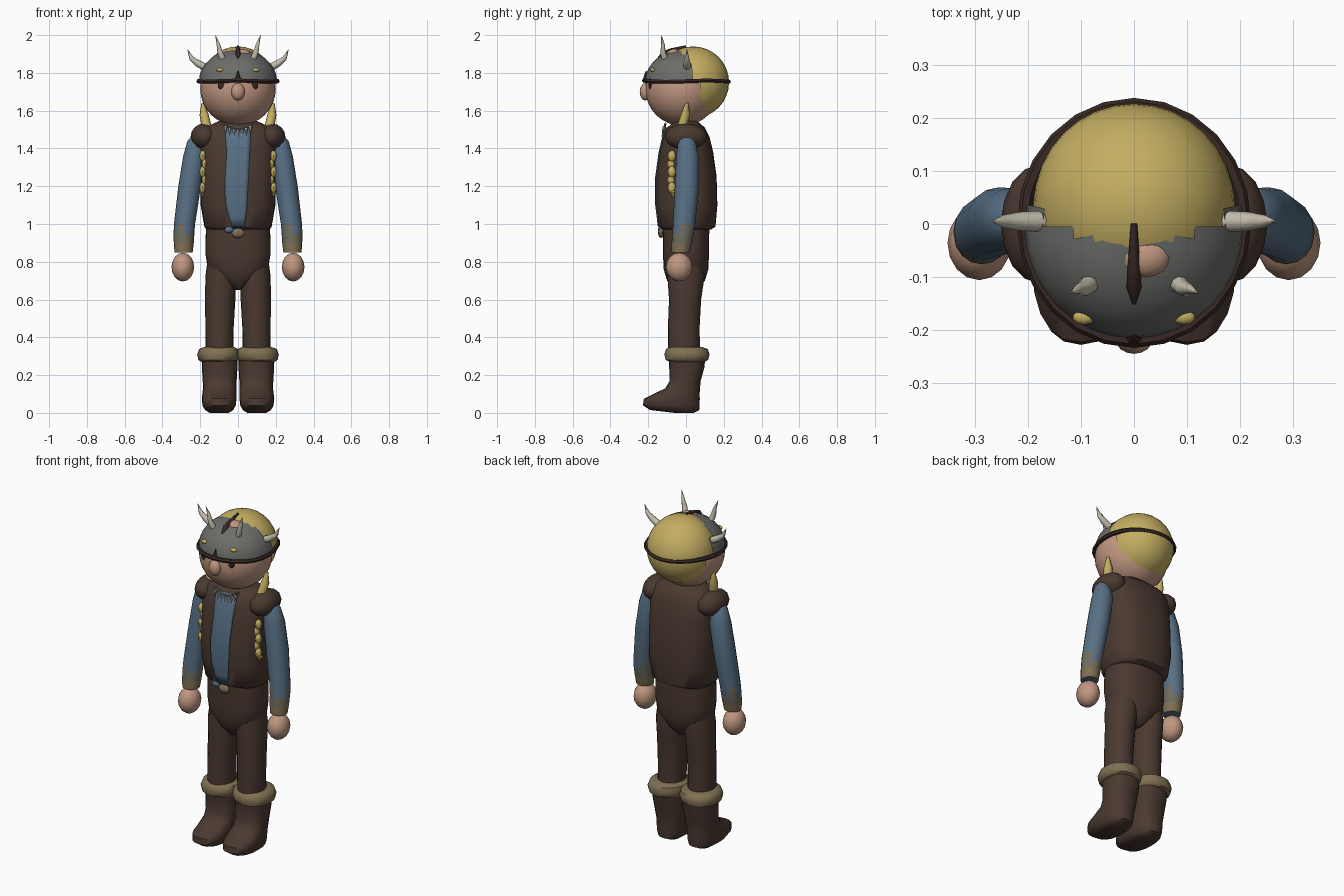
import bpy, bmesh, math
from mathutils import Vector

if "Cube" in bpy.data.objects:
    bpy.data.objects.remove(bpy.data.objects["Cube"])


def mat(name, r, g, b):
    m = bpy.data.materials.new(name)
    m.diffuse_color = [((c / 255 + 0.055) / 1.055) ** 2.4 for c in (r, g, b)] + [1]
    m.use_nodes = True
    m.node_tree.nodes["Principled BSDF"].inputs["Base Color"].default_value = m.diffuse_color
    return m


LEATHER = mat("dark leather", 74, 57, 48)
TRIM = mat("dark trim", 56, 41, 36)
CLOTH = mat("blue cloth", 88, 112, 133)
SKIN = mat("skin", 192, 151, 128)
HAIR = mat("blond hair", 196, 174, 98)
IRON = mat("helmet iron", 108, 110, 106)
BONE = mat("bone", 196, 190, 172)
FUR = mat("fur trim", 128, 112, 82)
CUFF = mat("worn cuff", 112, 108, 94)


def finish(name, bm, *mats, angle=50):
    bmesh.ops.recalc_face_normals(bm, faces=bm.faces)
    me = bpy.data.meshes.new(name)
    bm.to_mesh(me)
    bm.free()
    ob = bpy.data.objects.new(name, me)
    bpy.context.collection.objects.link(ob)
    for m in mats:
        me.materials.append(m)
    bpy.ops.object.select_all(action='DESELECT')
    ob.select_set(True)
    bpy.context.view_layer.objects.active = ob
    bpy.ops.object.shade_smooth_by_angle(angle=math.radians(angle))
    return ob


def ball(name, c, r, m, seg=16, keep=None):
    """Ellipsoid; keep(v) filters faces by their centre."""
    bm = bmesh.new()
    bmesh.ops.create_uvsphere(bm, u_segments=seg, v_segments=max(6, seg // 2), radius=1)
    for v in bm.verts:
        v.co = Vector(c) + Vector([a * b for a, b in zip(v.co, r)])
    if keep:
        bmesh.ops.delete(bm, geom=[f for f in bm.faces if not keep(f.calc_center_median())],
                         context='FACES')
    return finish(name, bm, m)


def loft(name, rings, *mats, seg=20, power=1.0, rule=None):
    """Skin over rings of (z, cx, cy, rx, ry); power below 1 squares the section."""
    bm = bmesh.new()
    rows = []
    for z, cx, cy, rx, ry in rings:
        row = []
        for i in range(seg):
            a = math.tau * i / seg
            c, s = math.cos(a), math.sin(a)
            row.append(bm.verts.new((cx + rx * math.copysign(abs(c) ** power, c),
                                     cy + ry * math.copysign(abs(s) ** power, s), z)))
        rows.append(row)
    for a, b in zip(rows, rows[1:]):
        for i in range(seg):
            j = (i + 1) % seg
            f = bm.faces.new((a[i], a[j], b[j], b[i]))
            if rule:
                f.material_index = rule(f.calc_center_median(), i)
    bm.faces.new(rows[0])
    bm.faces.new(rows[-1])
    return finish(name, bm, *mats)


def spike(name, pts, m, seg=8):
    """Tapering tube through (x, y, z, radius) points."""
    bm = bmesh.new()
    rows = []
    for k, p in enumerate(pts):
        d = Vector(pts[min(k + 1, len(pts) - 1)][:3]) - Vector(pts[max(k - 1, 0)][:3])
        q = d.to_track_quat('Z', 'Y')
        rows.append([bm.verts.new(Vector(p[:3]) + q @ Vector(
            (p[3] * math.cos(math.tau * i / seg), p[3] * math.sin(math.tau * i / seg), 0)))
            for i in range(seg)])
    for a, b in zip(rows, rows[1:]):
        for i in range(seg):
            bm.faces.new((a[i], a[(i + 1) % seg], b[(i + 1) % seg], b[i]))
    bm.faces.new(rows[0])
    bm.faces.new(rows[-1])
    return finish(name, bm, m)


# head, face and hair
ball("head", (0, -0.02, 1.715), (0.2, 0.195, 0.195), SKIN, 32)
ball("nose", (0, -0.215, 1.70), (0.036, 0.03, 0.046), SKIN)
ball("bald_patch", (0.02, -0.062, 1.897), (0.05, 0.04, 0.03), SKIN)
ball("hair", (0, 0.038, 1.75), (0.19, 0.19, 0.19), HAIR, 32,
     lambda v: v.z > 1.765 or v.y > 0.06 + 0.25 * (1.76 - v.z))

# helmet shell, rim and crest
ball("helmet", (0, -0.005, 1.755), (0.207, 0.212, 0.17), IRON, 32,
     lambda v: v.z > 1.75 and v.y < 0.05 - 0.6 * max(0, v.z - 1.78))
rim = bmesh.new()
N, P = 24, 6
grid = [[rim.verts.new(((0.208 + 0.013 * math.cos(b)) * math.cos(a),
                        0.002 + (0.222 + 0.014 * math.cos(b)) * math.sin(a),
                        1.756 + 0.003 * math.sin(3 * a) + 0.012 * math.sin(b)))
         for b in (math.tau * j / P for j in range(P))]
        for a in (math.tau * i / N for i in range(N))]
for i in range(N):
    for j in range(P):
        rim.faces.new((grid[i][j], grid[(i + 1) % N][j],
                       grid[(i + 1) % N][(j + 1) % P], grid[i][(j + 1) % P]))
finish("helmet_rim", rim, TRIM)
spike("helmet_crest", [(0, -0.15, 1.875, 0.004), (0, -0.12, 1.90, 0.014),
                       (0, -0.08, 1.918, 0.012), (0, 0, 1.94, 0.006)], TRIM)
spike("rim_stud", [(0, -0.215, 1.765, 0.016), (0, -0.212, 1.81, 0.002)], TRIM, 6)

# torso: waist to shoulders
TORSO = [(0.97, 0, 0.005, 0.165, 0.125), (0.985, 0, 0.006, 0.178, 0.15),
         (1.10, 0, 0.004, 0.198, 0.162), (1.25, 0, 0.002, 0.198, 0.16),
         (1.38, 0, 0.002, 0.2, 0.142), (1.46, 0, 0.002, 0.205, 0.123),
         (1.51, 0, 0.0, 0.18, 0.1), (1.545, 0, 0.0, 0.1, 0.06)]
loft("vest", TORSO, LEATHER, seg=32, power=0.8)


def chest_y(x, z):
    """Front surface of the torso at x, z."""
    for a, b in zip(TORSO, TORSO[1:]):
        if a[0] <= z <= b[0]:
            t = (z - a[0]) / (b[0] - a[0])
            cy, rx, ry = (a[k] + t * (b[k] - a[k]) for k in (2, 3, 4))
            return cy - ry * (1 - (abs(x) / rx) ** 2.5) ** 0.4


# shirt showing through the vest opening
shirt = bmesh.new()
rows = []
for z, x0, x1 in [(0.985, -0.03, 0.036), (1.04, -0.05, 0.042), (1.1, -0.064, 0.048),
                  (1.18, -0.07, 0.052), (1.25, -0.068, 0.056), (1.38, -0.06, 0.062),
                  (1.46, -0.066, 0.066), (1.51, -0.07, 0.068)]:
    xs = [x0 + (x1 - x0) * k / 6 for k in range(7)]
    rows.append([shirt.verts.new((x, chest_y(x, z) - 0.005, z)) for x in xs])
for a, b in zip(rows, rows[1:]):
    for k in range(6):
        shirt.faces.new((a[k], a[k + 1], b[k + 1], b[k]))
front = finish("shirt_front", shirt, CLOTH)
front.modifiers.new("thickness", 'SOLIDIFY').thickness = 0.006

# trousers seat, belt knot
loft("trousers_seat", [(0.65, 0, 0, 0.02, 0.06), (0.70, 0, 0, 0.085, 0.1),
                       (0.76, 0, 0, 0.16, 0.118), (0.84, 0, 0, 0.172, 0.122),
                       (0.92, 0, 0, 0.172, 0.122), (1.0, 0, 0, 0.168, 0.125)],
     LEATHER, seg=24, power=0.85)
ball("belt_buckle", (0, -0.132, 0.952), (0.036, 0.016, 0.026), FUR, 10)
ball("belt_knot", (-0.048, -0.135, 0.97), (0.025, 0.014, 0.018), CLOTH, 10)

# necklace cord and teeth
for k in range(-3, 4):
    x = k * 0.022
    y, z = chest_y(x, 1.5) - 0.014, 1.485 + 0.0022 * k * k
    spike("necklace_tooth", [(x, y, z + 0.012, 0.009), (x, y - 0.01, z - 0.024, 0.001)], BONE, 5)
spike("necklace_cord", [(k * 0.02, chest_y(k * 0.02, 1.5) - 0.01, 1.5 + 0.002 * k * k, 0.006)
                        for k in range(-4, 5)], IRON, 6)

for s, side in ((-1, "left"), (1, "right")):
    # eyes, helmet studs and horns
    ball(side + "_eye", (s * 0.085, -0.188, 1.737), (0.024, 0.012, 0.026), TRIM, 10)
    ball(side + "_helmet_stud", (s * 0.094, -0.176, 1.816), (0.022, 0.014, 0.011), HAIR, 10)
    spike(side + "_side_horn", [(s * 0.175, 0.005, 1.83, 0.02), (s * 0.215, 0.005, 1.852, 0.018),
                                (s * 0.247, 0.005, 1.878, 0.012),
                                (s * 0.268, 0.005, 1.925, 0.001)], BONE)
    spike(side + "_front_horn", [(s * 0.08, -0.11, 1.87, 0.018), (s * 0.095, -0.122, 1.91, 0.015),
                                 (s * 0.104, -0.122, 1.95, 0.01),
                                 (s * 0.12, -0.13, 2.0, 0.001)], BONE)
    # braid: strand over the shoulder, then plaits on the chest
    spike(side + "_hair_strand", [(s * 0.186, 0.005, 1.64, 0.008), (s * 0.18, -0.002, 1.58, 0.024),
                                  (s * 0.165, -0.022, 1.51, 0.026)], HAIR)
    for k in range(5):
        ball(side + "_braid_plait", (s * (0.181 + 0.006 * (-1) ** k), -0.075, 1.36 - 0.042 * k),
             (0.017, 0.022, 0.03), HAIR, 8)
    spike(side + "_braid_tip", [(s * 0.183, -0.07, 1.18, 0.012), (s * 0.188, -0.066, 1.165, 0.018),
                                (s * 0.185, -0.065, 1.14, 0.004)], HAIR, 6)
    # shoulder of the vest
    ball(side + "_shoulder", (s * 0.178, 0.0, 1.462), (0.073, 0.112, 0.07), LEATHER, 16)
    # sleeve with ragged worn cuff
    loft(side + "_sleeve", [(0.85, s * 0.288, -0.028, 0.048, 0.048), (0.9, s * 0.287, -0.022, 0.053, 0.054),
                            (0.95, s * 0.286, -0.015, 0.055, 0.057), (1.0, s * 0.283, -0.01, 0.056, 0.059),
                            (1.2, s * 0.256, 0.005, 0.06, 0.064), (1.36, s * 0.232, 0.008, 0.058, 0.06),
                            (1.44, s * 0.22, 0.005, 0.048, 0.045), (1.49, s * 0.2, 0.0, 0.02, 0.02)],
         CLOTH, CUFF, FUR, seg=16,
         rule=lambda v, i: 2 if v.z < 0.9 else 1 if v.z < (0.99 if i % 5 < 2 else 0.94) else 0)
    ball(side + "_hand", (s * 0.292, -0.036, 0.772), (0.06, 0.07, 0.076), SKIN, 16)
    # trouser leg
    loft(side + "_leg", [(0.28, s * 0.098, -0.01, 0.074, 0.085), (0.45, s * 0.098, -0.012, 0.075, 0.084),
                         (0.6, s * 0.094, -0.005, 0.08, 0.085), (0.72, s * 0.091, 0.0, 0.082, 0.098),
                         (0.82, s * 0.085, 0.0, 0.075, 0.09)], LEATHER)
    # boot and fur top
    loft(side + "_boot", [(0.0, s * 0.1, -0.01, 0.05, 0.05), (0.015, s * 0.1, -0.06, 0.075, 0.13),
                          (0.04, s * 0.1, -0.078, 0.088, 0.15), (0.075, s * 0.1, -0.075, 0.092, 0.148),
                          (0.1, s * 0.099, -0.05, 0.09, 0.122), (0.13, s * 0.097, -0.018, 0.088, 0.092),
                          (0.17, s * 0.097, -0.004, 0.09, 0.082), (0.24, s * 0.097, 0.004, 0.094, 0.093),
                          (0.3, s * 0.097, 0.005, 0.096, 0.098)], LEATHER, power=0.85)
    loft(side + "_boot_fur", [(0.27, s * 0.103, 0.005, 0.09, 0.09), (0.28, s * 0.104, 0.005, 0.106, 0.112),
                              (0.31, s * 0.104, 0.005, 0.112, 0.12), (0.338, s * 0.102, 0.005, 0.104, 0.11),
                              (0.348, s * 0.1, 0.0, 0.08, 0.088)], FUR, power=0.9)
